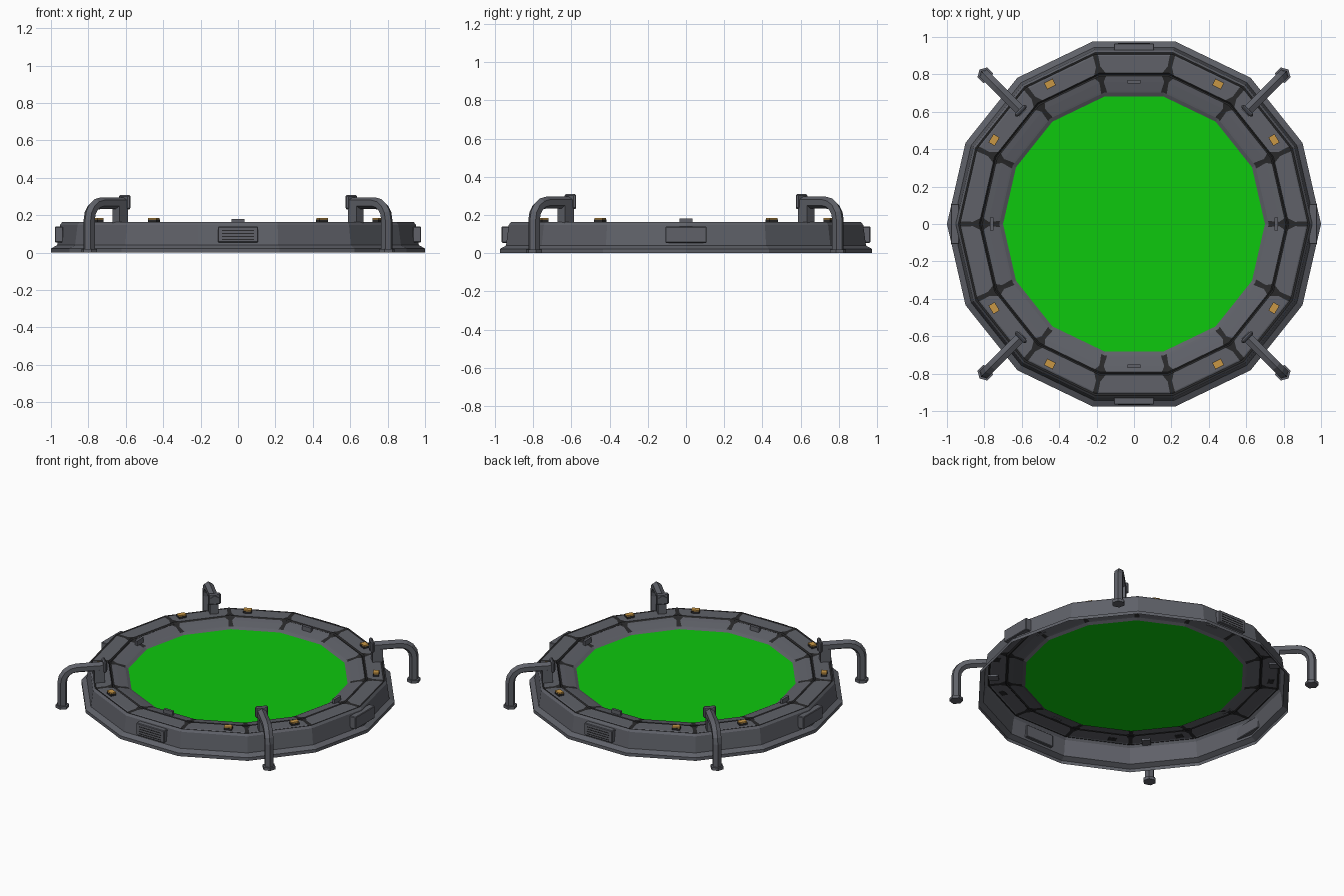
import bpy, bmesh, math
from mathutils import Matrix, Vector

if "Cube" in bpy.data.objects:
    bpy.data.objects.remove(bpy.data.objects["Cube"])

N = 14


def material(name, rgb):
    m = bpy.data.materials.new(name)
    m.diffuse_color = (*rgb, 1)
    m.use_nodes = True
    m.node_tree.nodes["Principled BSDF"].inputs["Base Color"].default_value = m.diffuse_color
    return m


GREY = material("gunmetal grey", (0.115, 0.12, 0.14))
DARK = material("dark seam", (0.022, 0.022, 0.023))
GREEN = material("bright green", (0.004, 0.58, 0.004))
AMBER = material("amber", (0.58, 0.31, 0.06))


def finish(name, bm, mats):
    me = bpy.data.meshes.new(name)
    bm.to_mesh(me)
    bm.free()
    for m in mats:
        me.materials.append(m)
    ob = bpy.data.objects.new(name, me)
    bpy.context.collection.objects.link(ob)
    return ob


def corner(r, k):
    a = 2 * math.pi * k / N
    return Vector((r * math.cos(a), r * math.sin(a), 0))


def box(name, size, radius, z, angle, mat, bevel=0.0):
    """Box at a radius, turned so its local x points outward."""
    bm = bmesh.new()
    bmesh.ops.create_cube(bm, size=1)
    bmesh.ops.scale(bm, vec=size, verts=bm.verts)
    if bevel:
        bmesh.ops.bevel(bm, geom=bm.edges[:], offset=bevel, segments=1, affect='EDGES')
    bm.transform(Matrix.Rotation(angle, 4, 'Z') @ Matrix.Translation((radius, 0, z)))
    return finish(name, bm, [mat])


# Open ring shell: (radius, height, seam half width, band above is dark)
PROFILE = [
    (1.00, 0.000, 0.012, 0), (1.00, 0.022, 0.012, 0), (0.967, 0.040, 0.012, 0),
    (0.952, 0.148, 0.012, 0), (0.940, 0.163, 0.012, 1), (0.930, 0.160, 0.014, 0),
    (0.922, 0.163, 0.014, 0), (0.865, 0.163, 0.012, 0), (0.828, 0.163, 0.032, 1),
    (0.820, 0.155, 0.034, 1), (0.812, 0.159, 0.032, 0), (0.780, 0.152, 0.012, 0),
    (0.730, 0.139, 0.016, 0), (0.720, 0.136, 0.016, 0), (0.700, 0.125, 0.012, 0),
]
bm = bmesh.new()
rings = []
for r, z, w, _ in PROFILE:
    ring = []
    for k in range(N):
        c = corner(r, k)
        for p in (c + (corner(r, k - 1) - c).normalized() * w, c,
                  c + (corner(r, k + 1) - c).normalized() * w):
            ring.append(bm.verts.new((p.x, p.y, z)))
    rings.append(ring)
M = 3 * N
for j in range(len(rings) - 1):
    a, b = rings[j], rings[j + 1]
    for i in range(M):
        n = (i + 1) % M
        f = bm.faces.new((a[i], a[n], b[n], b[i]))
        radial_seam = i % 3 != 2 and 4 <= j <= 12
        f.material_index = 1 if radial_seam or PROFILE[j][3] else 0
finish("ring_frame", bm, [GREY, DARK])

# Green surface
bm = bmesh.new()
bm.faces.new([bm.verts.new(corner(0.70, k) + Vector((0, 0, 0.125))) for k in range(N)])
finish("green_surface", bm, [GREEN])


# Bent pipe handles with feet, mounting blocks and end plates
def pipe(name, path, radius, angle, sides=6):
    bm = bmesh.new()
    loops = []
    for i, p in enumerate(path):
        t = (path[min(i + 1, len(path) - 1)] - path[max(i - 1, 0)]).normalized()
        n = Vector((t.z, 0, -t.x))
        loops.append([bm.verts.new(p + radius * (n * math.cos(s) + Vector((0, 1, 0)) * math.sin(s)))
                      for s in [2 * math.pi * q / sides for q in range(sides)]])
    for a, b in zip(loops, loops[1:]):
        for q in range(sides):
            bm.faces.new((a[q], a[(q + 1) % sides], b[(q + 1) % sides], b[q]))
    bm.faces.new(loops[0])
    bm.faces.new(loops[-1])
    bmesh.ops.recalc_face_normals(bm, faces=bm.faces[:])
    bm.transform(Matrix.Rotation(angle, 4, 'Z'))
    return finish(name, bm, [GREY])


R, TOP, BEND = 1.125, 0.265, 0.09
path = [Vector((R, 0, 0.0))]
for s in range(5):
    a = math.pi / 2 * s / 4
    path.append(Vector((R - BEND + BEND * math.cos(a), 0, TOP - BEND + BEND * math.sin(a))))
path.append(Vector((0.84, 0, TOP)))
for i in range(4):
    ang = math.pi / 4 + i * math.pi / 2
    pipe(f"handle_pipe_{i}", path, 0.031, ang)
    pipe(f"handle_foot_{i}", [Vector((R, 0, 0)), Vector((R, 0, 0.02))], 0.043, ang)
    box(f"handle_block_{i}", (0.065, 0.055, 0.10), 0.89, 0.20, ang, GREY)
    box(f"handle_end_plate_{i}", (0.022, 0.08, 0.078), 0.856, 0.27, ang, GREY, 0.008)

# Amber lights on the sectors either side of each handle
for i, k in enumerate((1.5, 5.5, 8.5, 12.5, 2.5, 4.5, 9.5, 11.5)):
    # nearest light angle mirrored about the diagonals
    quad = (0, 1, 2, 3, 0, 1, 2, 3)[i]
    low = i < 4
    local = math.radians(31 if low else 59)
    ang = (local, math.pi - local, math.pi + local, -local)[quad]
    facing = 2 * math.pi * k / N if not low else ang
    p = Vector((0.873 * math.cos(ang), 0.873 * math.sin(ang), 0))
    base = box(f"light_base_{i}", (0.038, 0.052, 0.016), 0, 0.169, facing, DARK)
    cap = box(f"light_cap_{i}", (0.036, 0.050, 0.009), 0, 0.1805, facing, AMBER)
    base.location = cap.location = p

# Small grey latches on the inner lip and vent panels on the outer wall
for i in range(4):
    ang = i * math.pi / 2
    box(f"inner_latch_{i}", (0.018, 0.07, 0.035), 0.76, 0.163, ang, GREY)
    side = i % 2 == 1
    box(f"vent_panel_{i}", (0.045, 0.215, 0.085), 0.943 if side else 0.957, 0.097, ang, GREY, 0.004)
    if side:
        for s in range(4):
            box(f"vent_slot_{i}_{s}", (0.004, 0.17, 0.004), 0.9655, 0.07 + 0.016 * s, ang, DARK)
